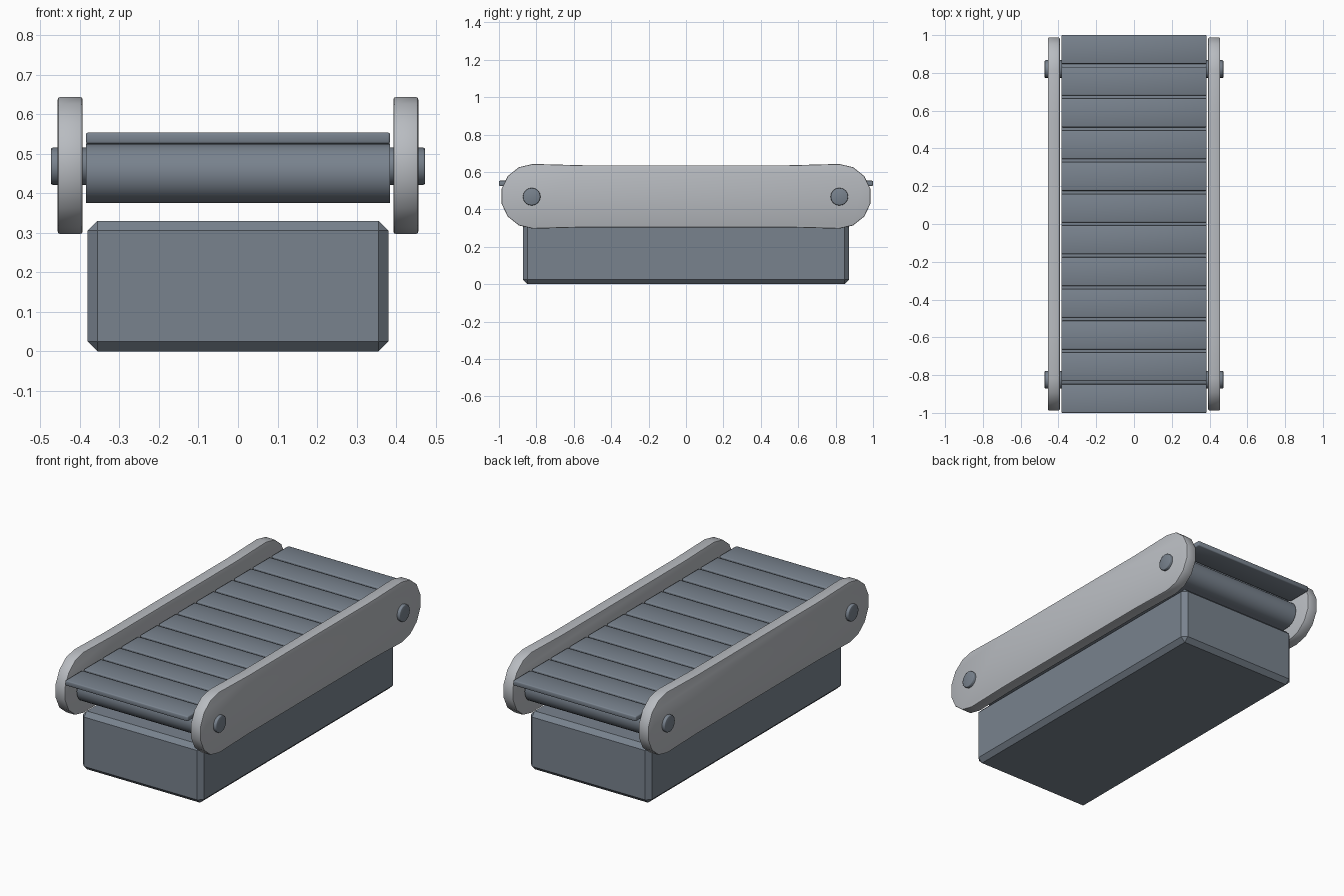
import bpy
import bmesh
import math
from mathutils import Matrix

cube = bpy.data.objects.get("Cube")
if cube:
    bpy.data.objects.remove(cube, do_unlink=True)


def material(name, color):
    m = bpy.data.materials.new(name)
    m.use_nodes = True
    m.diffuse_color = (*color, 1)
    m.node_tree.nodes["Principled BSDF"].inputs["Base Color"].default_value = (*color, 1)
    return m


STEEL = material("blue_grey_steel", (0.19, 0.225, 0.27))
ALLOY = material("light_grey_alloy", (0.48, 0.50, 0.53))


def finish(bm, name, mat, bevel=0, segments=1, smooth=None):
    bmesh.ops.recalc_face_normals(bm, faces=bm.faces)
    if bevel:
        sharp = [e for e in bm.edges if e.calc_face_angle(0) > math.radians(50)]
        bmesh.ops.bevel(bm, geom=sharp, offset=bevel, segments=segments,
                        profile=0.5, affect='EDGES')
    mesh = bpy.data.meshes.new(name)
    bm.to_mesh(mesh)
    bm.free()
    mesh.materials.append(mat)
    obj = bpy.data.objects.new(name, mesh)
    bpy.context.collection.objects.link(obj)
    if smooth:
        bpy.ops.object.select_all(action='DESELECT')
        obj.select_set(True)
        bpy.context.view_layer.objects.active = obj
        bpy.ops.object.shade_smooth_by_angle(angle=math.radians(smooth))
    return obj


def box(name, mat, size, center, **options):
    bm = bmesh.new()
    bmesh.ops.create_cube(bm, size=1,
                          matrix=Matrix.Translation(center) @ Matrix.Diagonal((*size, 1)))
    return finish(bm, name, mat, **options)


def extrude_x(name, mat, profile, x0, x1, **options):
    """Extrude a closed (y, z) profile from x0 to x1."""
    bm = bmesh.new()
    face = bm.faces.new([bm.verts.new((x0, y, z)) for y, z in profile])
    new = bmesh.ops.extrude_face_region(bm, geom=[face])["geom"]
    bmesh.ops.translate(bm, vec=(x1 - x0, 0, 0),
                        verts=[v for v in new if isinstance(v, bmesh.types.BMVert)])
    return finish(bm, name, mat, **options)


def stadium(y, z, r, steps, waist=None):
    """Rounded-end outline, with optional slightly slimmer middle."""
    points = []
    for side in (1, -1):
        for i in range(steps + 1):
            a = math.pi * (i / steps - 0.5)
            points.append((side * (y + r * math.cos(a)), z + side * r * math.sin(a)))
        if waist:
            points += [(side * 0.55, z + side * waist), (-side * 0.55, z + side * waist)]
    return points


# Chamfered base block
box("base", STEEL, (0.76, 1.745, 0.33), (0, 0, 0.165), bevel=0.025)

# Belt body running around both end rollers
extrude_x("belt", STEEL, stadium(0.82, 0.45, 0.075, 12), -0.385, 0.385, smooth=40)

# Row of slats on top of the belt
COUNT, WIDTH = 12, 0.152
PITCH = (2 - WIDTH) / (COUNT - 1)
for i in range(COUNT):
    box(f"slat_{i + 1}", STEEL, (0.77, WIDTH, 0.029),
        (0, -1 + WIDTH / 2 + i * PITCH, 0.539), bevel=0.006, segments=2, smooth=60)

# Side rails and the axle caps on them
for side, label in ((1, "left"), (-1, "right")):
    extrude_x(f"{label}_rail", ALLOY, stadium(0.818, 0.47, 0.173, 7, waist=0.166),
              side * 0.393, side * 0.456, bevel=0.006, segments=2, smooth=35)
    for y, end in ((-0.825, "front"), (0.82, "back")):
        cap = [(y + 0.047 * math.cos(k * math.tau / 16),
                0.468 + 0.047 * math.sin(k * math.tau / 16)) for k in range(16)]
        extrude_x(f"{label}_{end}_axle", STEEL, cap, side * 0.38, side * 0.473,
                  bevel=0.004, segments=2, smooth=50)
